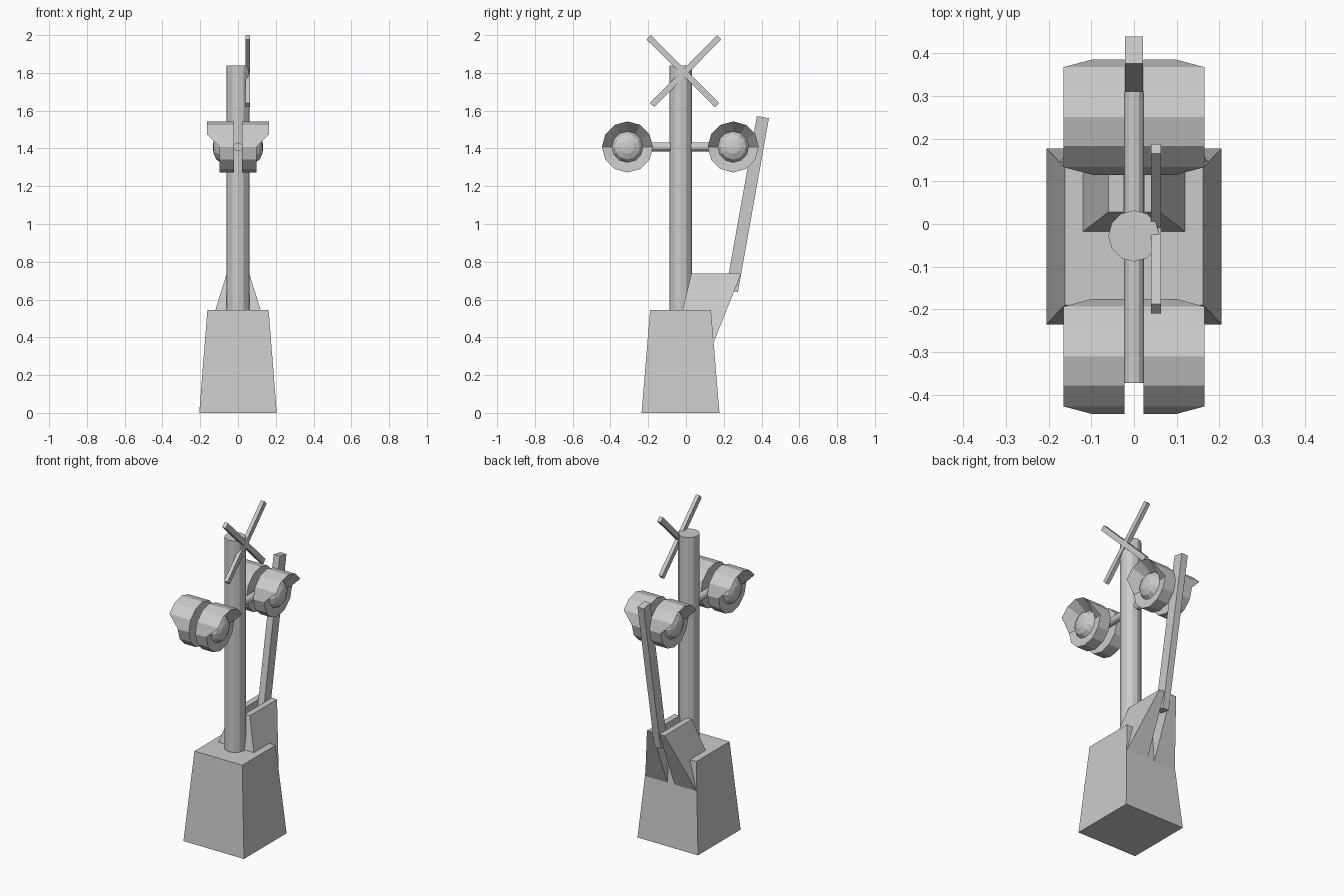
import bpy, bmesh, math
from mathutils import Vector

if "Cube" in bpy.data.objects:
    bpy.data.objects.remove(bpy.data.objects["Cube"])


def finish(name, bm):
    bmesh.ops.recalc_face_normals(bm, faces=bm.faces)
    mesh = bpy.data.meshes.new(name)
    bm.to_mesh(mesh)
    bm.free()
    ob = bpy.data.objects.new(name, mesh)
    bpy.context.collection.objects.link(ob)
    return ob


def loft(name, rings):
    """Solid through a list of equal-length vertex rings, capped at both ends."""
    bm = bmesh.new()
    vs = [[bm.verts.new(p) for p in ring] for ring in rings]
    n = len(vs[0])
    for a, b in zip(vs, vs[1:]):
        for i in range(n):
            j = (i + 1) % n
            bm.faces.new((a[i], a[j], b[j], b[i]))
    bm.faces.new(vs[0][::-1])
    bm.faces.new(vs[-1])
    return finish(name, bm)


def rect(x0, x1, y0, y1, z):
    return [(x0, y0, z), (x1, y0, z), (x1, y1, z), (x0, y1, z)]


def tube(name, p0, p1, r, n=12):
    p0, p1 = Vector(p0), Vector(p1)
    q = (p1 - p0).to_track_quat('Z', 'Y')
    circle = [q @ Vector((r * math.cos(2 * math.pi * i / n),
                          r * math.sin(2 * math.pi * i / n), 0)) for i in range(n)]
    return loft(name, [[p + c for c in circle] for p in (p0, p1)])


def bar(name, p0, p1, width, x0, x1):
    """Flat bar in the y-z plane between two (y, z) points."""
    a, b = Vector(p0), Vector(p1)
    d = (b - a).normalized()
    s = Vector((-d.y, d.x)) * width / 2
    corners = [a - s, b - s, b + s, a + s]
    return loft(name, [[(x, c.x, c.y) for c in corners] for x in (x0, x1)])


def lamp(name, yc, zc, side):
    """Twelve-sided lamp with an upper hood and a domed lens."""
    angles = [math.pi * i / 6 for i in range(12)]

    def ring(r, x):
        return [(side * x(a), yc + r * math.cos(a), zc + r * math.sin(a)) for a in angles]

    rings = [ring(0.135, lambda a: 0.022),
             ring(0.135, lambda a: 0.165 if math.sin(a) > 0.1 else 0.097)]
    # recessed seat and lens dome
    for r, x in ((0.082, 0.092), (0.066, 0.115), (0.036, 0.129), (0.006, 0.133)):
        rings.append(ring(r, lambda a, x=x: x))
    return loft(name, rings)


# tapered base
loft("base", [rect(-0.205, 0.205, -0.235, 0.177, 0),
              rect(-0.162, 0.162, -0.19, 0.132, 0.545)])

# pole and lamp crossbar
tube("pole", (0, -0.028, 0.5), (0, -0.028, 1.84), 0.06)
tube("lamp_crossbar", (0, -0.372, 1.408), (0, 0.31, 1.408), 0.023)

# back-to-back lamps
for yc, place in ((-0.31, "front"), (0.25, "rear")):
    for side, hand in ((1, "right"), (-1, "left")):
        lamp(f"lamp_{place}_{hand}", yc, 1.408, side)

# crossed boards
bar("cross_board_a", (-0.198, 1.988), (0.165, 1.63), 0.032, 0.04, 0.063)
bar("cross_board_b", (0.176, 1.988), (-0.18, 1.63), 0.032, 0.04, 0.063)

# pivot bracket: two tapered cheeks with a slot for the arm
for side, hand in ((1, "right"), (-1, "left")):
    loft(f"bracket_{hand}", [rect(side * 0.024, side * 0.174, -0.06, 0.145, 0.37),
                             rect(side * 0.024, side * 0.06, 0.028, 0.292, 0.737)])

# raised barrier arm
bar("barrier_arm", (0.243, 0.646), (0.407, 1.566), 0.065, -0.021, 0.021)
